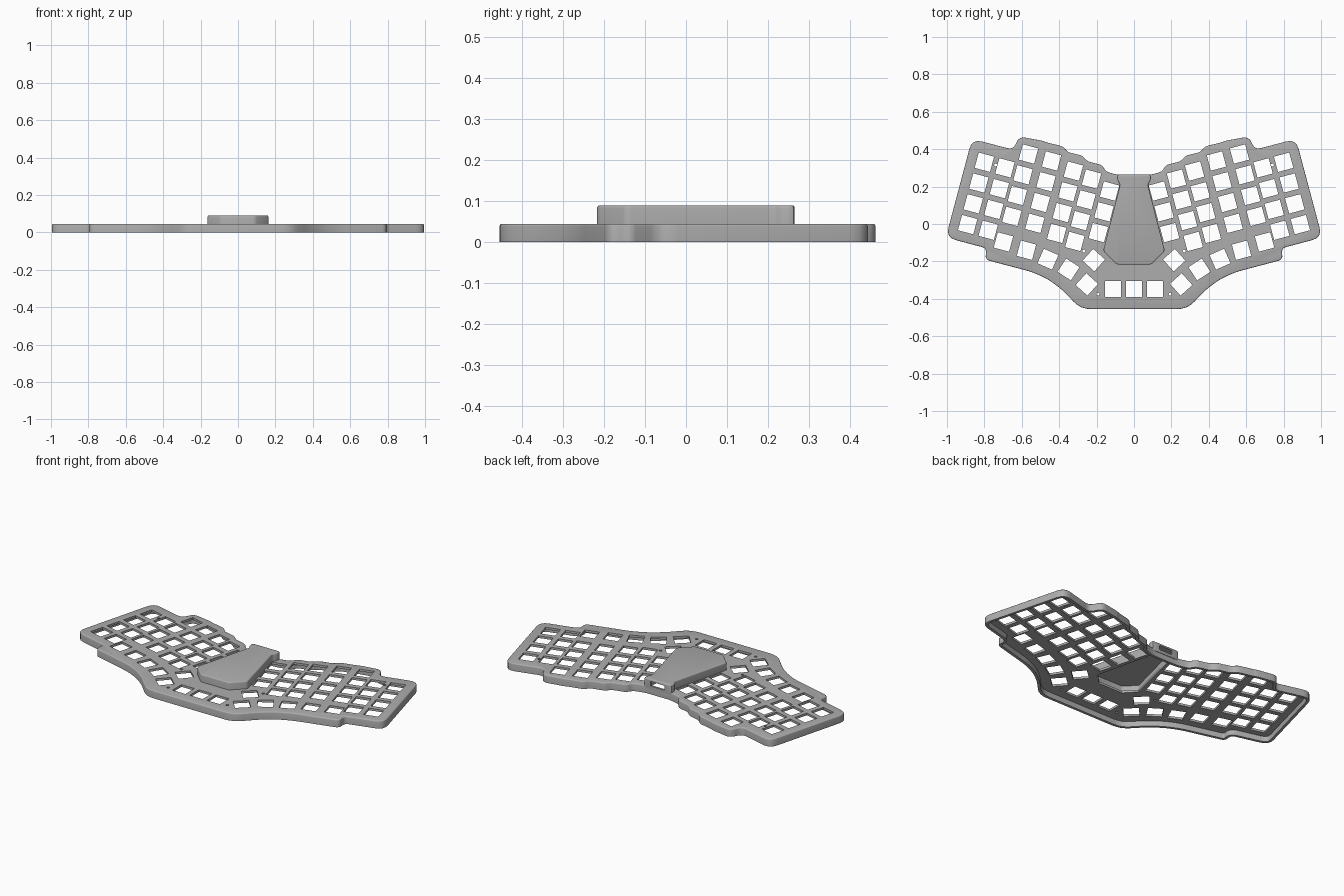
import bpy, bmesh, math
from mathutils import Vector, Matrix

if "Cube" in bpy.data.objects:
    bpy.data.objects.remove(bpy.data.objects["Cube"])

TILT = 15          # splay of each key half, degrees
PITCH = 0.115      # key spacing
KEY = 0.085        # key opening size
TOP, PLATE = 0.045, 0.013

grey = bpy.data.materials.new("case_grey")
grey.use_nodes = True
grey.diffuse_color = (0.42, 0.42, 0.42, 1)
grey.node_tree.nodes["Principled BSDF"].inputs["Base Color"].default_value = grey.diffuse_color


def mirrored(half):
    """Close a right-hand profile with its mirror image."""
    return half + [(-x, y) for x, y in reversed(half)]


def rounded(points, radius, steps=4):
    """Replace each corner with a short curve."""
    out, pts = [], [Vector(p) for p in points]
    for i, p in enumerate(pts):
        a, b = pts[i - 1] - p, pts[(i + 1) % len(pts)] - p
        r = min(radius, a.length * 0.45, b.length * 0.45)
        a, b = p + a.normalized() * r, p + b.normalized() * r
        for k in range(steps + 1):
            t = k / steps
            out.append(a * (1 - t) ** 2 + p * 2 * t * (1 - t) + b * t * t)
    return out


def prism(bm, points, z0, z1):
    """Extrude an outline; return its bottom and top faces."""
    bottom = bm.faces.new([bm.verts.new((p[0], p[1], z0)) for p in points])
    top = bm.faces.new([bm.verts.new((p[0], p[1], z1)) for p in points])
    low, high = list(bottom.verts), list(top.verts)
    for i in range(len(low)):
        j = (i + 1) % len(low)
        bm.faces.new((low[i], low[j], high[j], high[i]))
    return bottom, top


def finish(bm, name):
    bmesh.ops.recalc_face_normals(bm, faces=bm.faces)
    mesh = bpy.data.meshes.new(name)
    bm.to_mesh(mesh)
    bm.free()
    mesh.materials.append(grey)
    obj = bpy.data.objects.new(name, mesh)
    bpy.context.collection.objects.link(obj)
    return obj


def shell(name, points, z0, z1, wall, roof):
    """Tray open underneath, with a softened upper edge."""
    bm = bmesh.new()
    bottom, top = prism(bm, points, z0, z1)
    bmesh.ops.recalc_face_normals(bm, faces=bm.faces)
    bmesh.ops.inset_region(bm, faces=[bottom], thickness=wall, use_even_offset=True)
    inner = bmesh.ops.extrude_discrete_faces(bm, faces=[bottom])["faces"][0]
    bmesh.ops.translate(bm, verts=inner.verts, vec=(0, 0, z1 - roof - z0))
    bmesh.ops.bevel(bm, geom=list(top.edges), offset=0.006, segments=3,
                    profile=0.5, affect='EDGES')
    return finish(bm, name)


def cut(obj, cutter):
    """Subtract the cutter, bake the result and discard the cutter."""
    cutter.hide_render = True
    mod = obj.modifiers.new("openings", 'BOOLEAN')
    mod.object, mod.operation, mod.solver = cutter, 'DIFFERENCE', 'EXACT'
    baked = bpy.data.meshes.new_from_object(
        obj.evaluated_get(bpy.context.evaluated_depsgraph_get()))
    obj.modifiers.clear()
    obj.data = baked
    bpy.data.objects.remove(cutter)


def polygon(x, y, radius, sides, angle):
    return [(x + radius * math.cos(math.radians(angle + 360 * k / sides)),
             y + radius * math.sin(math.radians(angle + 360 * k / sides)))
            for k in range(sides)]


# Case outline, right half from rear middle round to front middle
case_half = [
    (0.085, 0.262), (0.15, 0.28), (0.17, 0.315), (0.25, 0.335),
    (0.275, 0.365), (0.355, 0.385), (0.38, 0.415), (0.47, 0.437),
    (0.49, 0.445), (0.615, 0.468), (0.645, 0.397), (0.866, 0.455),
    (1.006, -0.072), (0.787, -0.13), (0.797, -0.19), (0.54, -0.258),
    (0.46, -0.295), (0.385, -0.35), (0.285, -0.455)]
case = shell("keyboard_case", rounded(mirrored(case_half), 0.055), 0, TOP, 0.016, PLATE)

# Raised central controller cover
cover_half = [(0.09, 0.265), (0.09, 0.235), (0.074, 0.212),
              (0.165, -0.145), (0.092, -0.217)]
cover = shell("controller_cover", rounded(mirrored(cover_half), 0.012, 2),
              TOP - PLATE, 0.09, 0.012, 0.01)

# Key openings: staggered columns given by rear key position and count
columns = [(0.80, 0.33, 4), (0.69, 0.30, 4), (0.564, 0.374, 4), (0.441, 0.337, 4),
           (0.324, 0.283, 4), (0.227, 0.24, 4), (0.131, 0.176, 3)]
tilt = math.radians(TILT)
keys = [(x + r * PITCH * math.sin(tilt), y - r * PITCH * math.cos(tilt), TILT)
        for x, y, count in columns for r in range(count)]
# Front row and thumb keys
keys += [(0.698, -0.096, TILT), (0.575, -0.14, TILT), (0.46, -0.188, 24),
         (0.35, -0.243, 33), (0.252, -0.323, 42), (0.215, -0.193, 42),
         (0.113, -0.348, 0)]
screws = [(0.193, -0.375), (0.268, -0.145), (0.74, 0.315)]

bm = bmesh.new()
for side in (1, -1):
    for x, y, angle in keys:
        prism(bm, polygon(side * x, y, KEY / math.sqrt(2), 4, side * angle + 45), 0.01, 0.1)
    for x, y in screws:
        prism(bm, polygon(side * x, y, 0.008, 10, 0), 0.01, 0.1)
prism(bm, polygon(0, -0.348, KEY / math.sqrt(2), 4, 45), 0.01, 0.1)
# Opening beneath the cover
prism(bm, [(x * 0.86, 0.022 + (y - 0.022) * 0.92) for x, y in mirrored(cover_half)], 0.01, 0.1)
cut(case, finish(bm, "opening_cutter"))

# Cable port through the rear of the cover
bm = bmesh.new()
prism(bm, rounded(mirrored([(0.045, 0.3), (0.045, 0.235)]), 0.002, 1), 0.05, 0.077)
cut(cover, finish(bm, "port_cutter"))

# Smooth rounded corners, crisp edges
for obj in (case, cover):
    bpy.ops.object.select_all(action='DESELECT')
    obj.select_set(True)
    bpy.context.view_layer.objects.active = obj
    bpy.ops.object.shade_smooth_by_angle(angle=math.radians(35))
